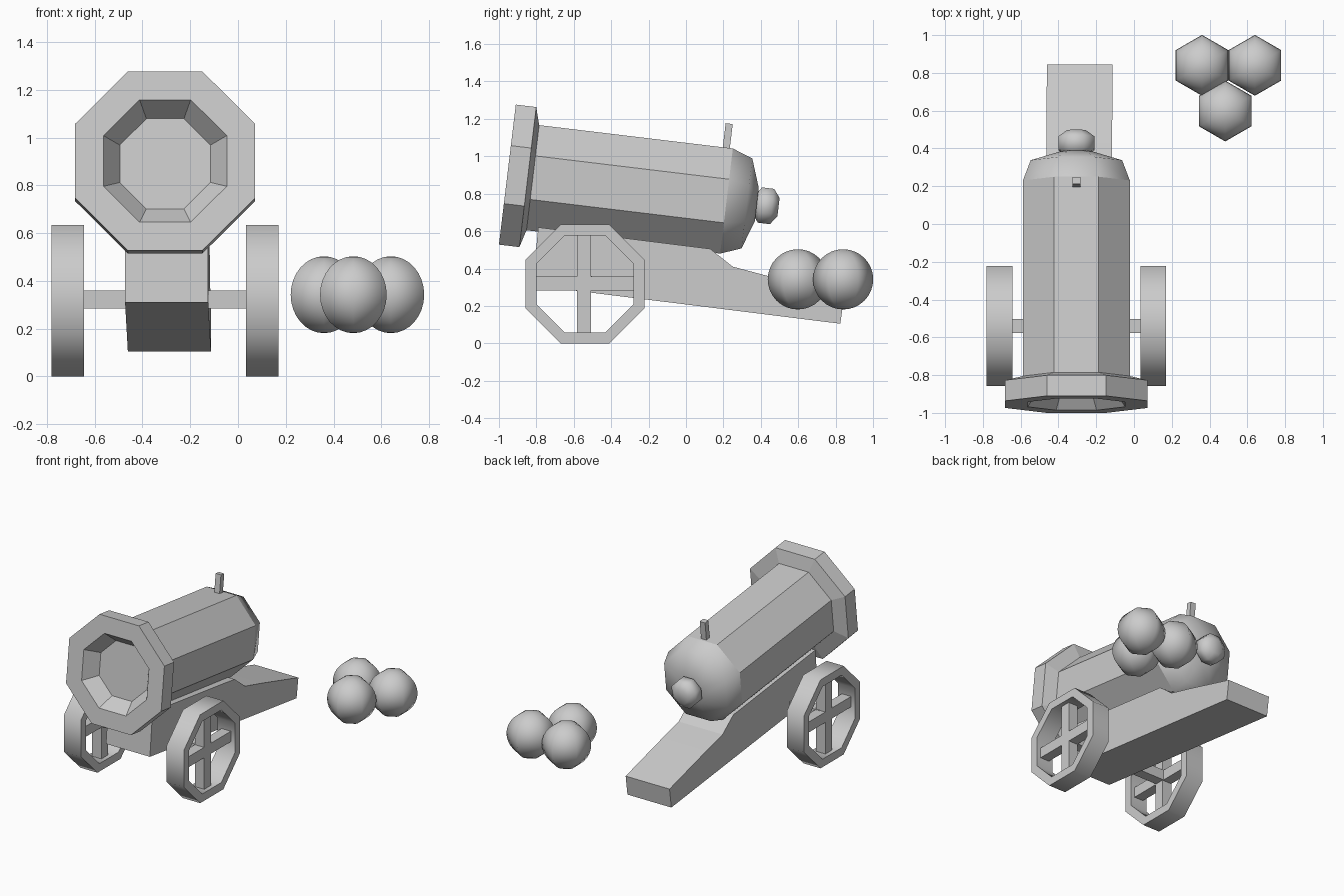
import bpy, bmesh
from math import radians, sin, cos, pi
from mathutils import Matrix, Vector

if "Cube" in bpy.data.objects:
    bpy.data.objects.remove(bpy.data.objects["Cube"])

CX = -0.305                      # centre line of the gun
TILT = radians(-6.87)
GUN = Matrix.Translation((CX + 0.0, -0.955, 0.902)) @ Matrix.Rotation(TILT, 4, 'X')


def finish(bm, name, matrix=None):
    bmesh.ops.recalc_face_normals(bm, faces=bm.faces)
    if matrix:
        bm.transform(matrix)
    me = bpy.data.meshes.new(name)
    bm.to_mesh(me)
    bm.free()
    ob = bpy.data.objects.new(name, me)
    bpy.context.collection.objects.link(ob)
    return ob


def smooth(ob, deg):
    bpy.ops.object.select_all(action='DESELECT')
    ob.select_set(True)
    bpy.context.view_layer.objects.active = ob
    bpy.ops.object.shade_smooth_by_angle(angle=radians(deg))


def lathe(name, profile, matrix, closed=False, smooth_from=9, n=8):
    """Turn (distance along y, apothem) points into an n-sided body."""
    bm = bmesh.new()
    rings = []
    for t, a in profile:
        r = a / cos(pi / n)
        rings.append([bm.verts.new((r * cos((i + .5) * 2 * pi / n), t,
                                    r * sin((i + .5) * 2 * pi / n))) for i in range(n)])
    pairs = list(zip(rings, rings[1:]))
    if closed:
        pairs.append((rings[-1], rings[0]))
    for k, (a, b) in enumerate(pairs):
        for i in range(n):
            j = (i + 1) % n
            f = bm.faces.new((a[i], a[j], b[j], b[i]))
            f.smooth = k >= smooth_from
    if not closed:
        bm.faces.new(rings[0])
        f = bm.faces.new(rings[-1])
        f.smooth = smooth_from < 9
    return finish(bm, name, matrix)


def box(name, centre, size, rot=None):
    bm = bmesh.new()
    bmesh.ops.create_cube(bm, size=1)
    bm.transform(Matrix.Diagonal((*size, 1)))
    return finish(bm, name, Matrix.Translation(centre) @ (rot or Matrix()))


# Barrel with flared muzzle, shallow bore and rounded breech
lathe("barrel", [(.10, .19), (0, .258), (0, .377), (.11, .377), (.137, .283),
                 (1.18, .283), (1.29, .242), (1.343, .09)], GUN, smooth_from=5)
# Knob behind the breech
lathe("breech_knob", [(1.33, .055), (1.36, .095), (1.425, .095), (1.46, .05)],
      GUN, smooth_from=0)
# Fuse
box("fuse", (CX, 0.222, 1.10), (.042, .038, .15), Matrix.Rotation(TILT, 4, 'X'))

# Carriage: side profile extruded across the width, slightly skewed
bm = bmesh.new()
side = [(-.82, .31), (.825, .105), (.845, .245), (.43, .362), (.25, .41),
        (.13, .505), (-.79, .62)]
loops = []
for s in (-1, 1):
    loops.append([bm.verts.new((-.293 + .007 * y + s * .174, y, z)) for y, z in side])
    bm.faces.new(loops[-1])
for i in range(len(side)):
    j = (i + 1) % len(side)
    bm.faces.new((loops[0][i], loops[0][j], loops[1][j], loops[1][i]))
finish(bm, "carriage")

# Wheels with crossed spokes
WY, WZ = -.54, .317
for label, wx in (("left", -.7125), ("right", .1025)):
    m = Matrix.Translation((wx, WY, WZ)) @ Matrix.Rotation(radians(90), 4, 'Z')
    rim = lathe(label + "_wheel_rim", [(-.068, .26), (-.068, .317), (.068, .317), (.068, .26)],
                m, closed=True)
    smooth(rim, 50)
    box(label + "_spoke_upright", (wx, WY - .005, WZ), (.075, .075, .53))
    box(label + "_spoke_level", (wx, WY, WZ + .003), (.073, .53, .075))
# Axle
box("axle", (CX, WY, WZ + .005), (.81, .075, .075))

# Cannonballs
for i, (x, y) in enumerate([(.36, .84), (.64, .84), (.483, .598)]):
    bm = bmesh.new()
    bmesh.ops.create_uvsphere(bm, u_segments=6, v_segments=16, radius=.161)
    v = max(bm.verts, key=lambda p: p.co.xy.length)
    if abs(v.co.x) > .155 or any(abs(p.co.x) > .155 for p in bm.verts):
        bm.transform(Matrix.Rotation(radians(30), 4, 'Z'))   # points along y
    for f in bm.faces:
        f.smooth = True
    finish(bm, f"cannonball_{i + 1}", Matrix.Translation((x, y, .342)))
